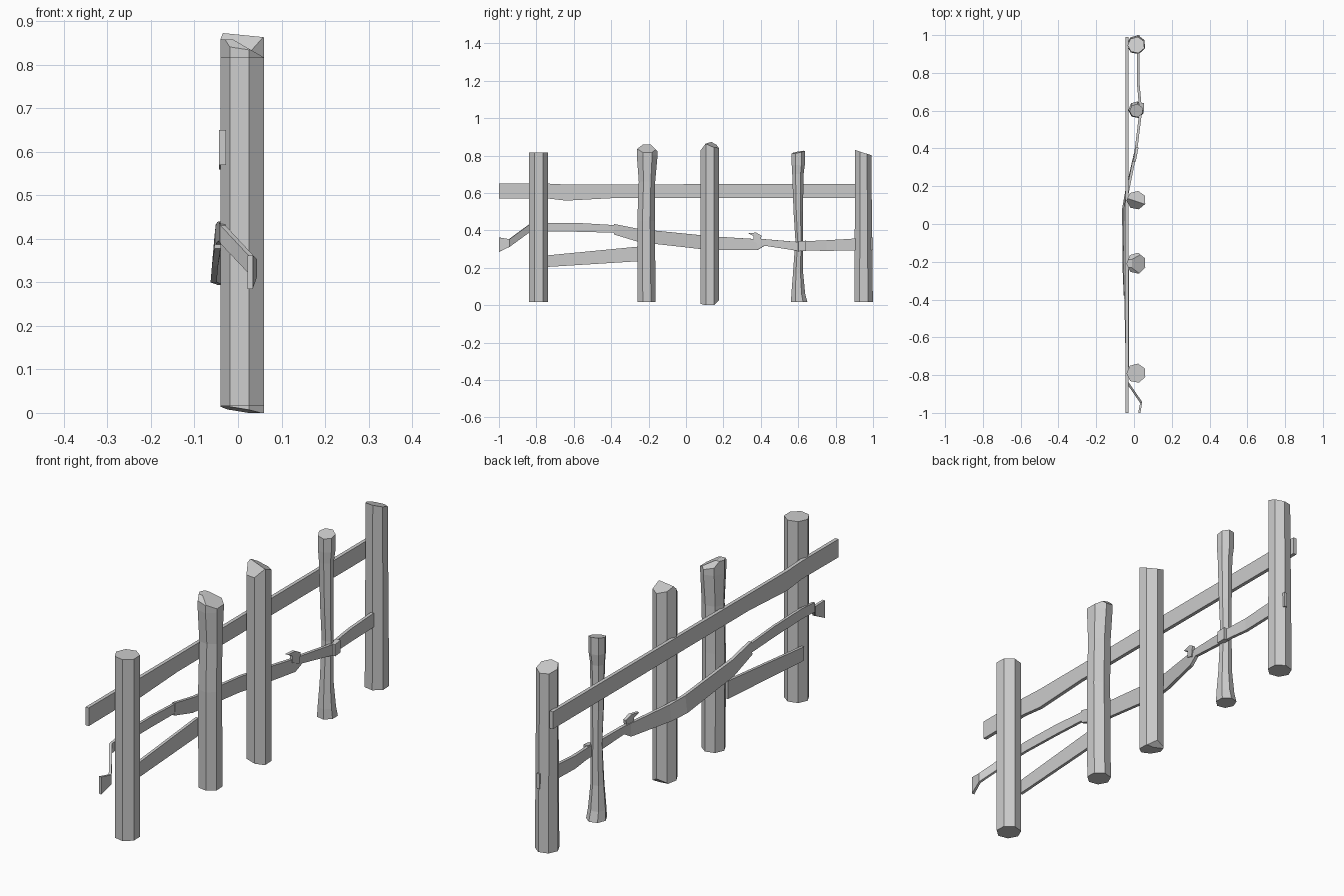
import bpy, bmesh, math
from mathutils import Vector

CX = 0.012      # shared x position of the posts
SIDES = 7


def finish(bm, name):
    bmesh.ops.recalc_face_normals(bm, faces=bm.faces)
    me = bpy.data.meshes.new(name)
    bm.to_mesh(me)
    bm.free()
    ob = bpy.data.objects.new(name, me)
    bpy.context.collection.objects.link(ob)
    return ob


def loft(name, rings, cuts=()):
    """Skin equal-sized rings, cap the ends, then saw off with planes."""
    bm = bmesh.new()
    vr = [[bm.verts.new(p) for p in ring] for ring in rings]
    n = len(rings[0])
    for a, b in zip(vr, vr[1:]):
        for i in range(n):
            j = (i + 1) % n
            bm.faces.new((a[i], a[j], b[j], b[i]))
    bm.faces.new(vr[0][::-1])
    bm.faces.new(vr[-1])
    for co, no in cuts:
        res = bmesh.ops.bisect_plane(bm, geom=bm.verts[:] + bm.edges[:] + bm.faces[:],
                                     plane_co=co, plane_no=Vector(no).normalized(),
                                     clear_outer=True)
        edges = [e for e in res['geom_cut'] if isinstance(e, bmesh.types.BMEdge)]
        bmesh.ops.holes_fill(bm, edges=[e for e in edges if e.is_boundary], sides=0)
    return finish(bm, name)


def post(name, levels, cuts=()):
    """levels: (z, y centre, radius in x, radius in y)"""
    rings = []
    for z, y, rx, ry in levels:
        ang = [math.radians(-177.8 + k * 360 / SIDES) for k in range(SIDES)]
        rings.append([(CX + rx * math.cos(a), y + ry * math.sin(a), z) for a in ang])
    return loft(name, rings, cuts)


def rail(name, nodes, thick):
    """nodes: (y, x, low z, high z, outward shift of the low edge)"""
    rings = []
    for i, (y, x, lo, hi, tilt) in enumerate(nodes):
        a, b = nodes[max(i - 1, 0)], nodes[min(i + 1, len(nodes) - 1)]
        t = Vector((b[1] - a[1], b[0] - a[0])).normalized()
        s = Vector((t.y, -t.x)) * thick / 2
        rings.append([(x - tilt - s.x, y - s.y, lo), (x - tilt + s.x, y + s.y, lo),
                      (x + s.x, y + s.y, hi), (x - s.x, y - s.y, hi)])
    return loft(name, rings)


# Posts, each with its own sawn top
R = 0.052
post("post_plain", [(0.016, -0.79, R, R), (0.816, -0.79, R, R)])
post("post_chiselled",
     [(0.016, -0.211, 0.05, 0.05), (0.45, -0.214, 0.05, 0.048), (0.66, -0.209, 0.049, 0.045),
      (0.80, -0.208, R, 0.057), (0.95, -0.208, R, 0.057)],
     [((-0.01, -0.2, 0.857), (0.58, 0, 1)),
      ((0, -0.235, 0.855), (0, -0.75, 1)),
      ((0, -0.185, 0.855), (0, 1.0, 1)),
      ((0, -0.2, 0.858), (0, 0, 1))])
post("post_ridged", [(-0.05, 0.126, R, 0.05), (0.95, 0.126, R, 0.05)],
     [((0.012, 0.12, 0.868), (-0.25, -1.05, 1)),
      ((0.012, 0.12, 0.868), (0.25, 0.45, 1)),
      ((-0.04, 0.126, 0.014), (-0.18, -0.1, -1)),
      ((0.012, 0.155, 0.004), (0, 1.0, -1)),
      ((0, 0, 0), (0, 0, -1))])
post("post_gnarled",
     [(0.016, 0.605, 0.042, 0.045), (0.06, 0.60, 0.038, 0.038), (0.17, 0.599, 0.029, 0.028),
      (0.35, 0.605, 0.026, 0.021), (0.50, 0.60, 0.028, 0.026), (0.70, 0.598, 0.031, 0.031),
      (0.75, 0.60, 0.036, 0.036), (0.88, 0.60, 0.036, 0.036)],
     [((CX, 0.60, 0.818), (0.1, -0.2, 1))])
post("post_slanted", [(0.016, 0.949, 0.05, 0.051), (0.92, 0.947, 0.046, 0.043)],
     [((CX, 0.947, 0.816), (0, 0.33, 1))])

# Straight top and bottom rails
rail("top_rail", [(-1, -0.036, 0.57, 0.65, 0), (-0.745, -0.036, 0.571, 0.65, 0),
                  (-0.64, -0.036, 0.559, 0.645, 0), (-0.38, -0.036, 0.573, 0.645, 0),
                  (0.1, -0.036, 0.573, 0.647, 0), (0.99, -0.036, 0.572, 0.648, 0)], 0.016)
rail("bottom_rail", [(-0.765, -0.034, 0.203, 0.264, 0), (-0.235, -0.034, 0.236, 0.315, 0)], 0.013)

# Crooked middle rail: a broken left branch, then a bough weaving to the last post
rail("middle_rail_left",
     [(-1, 0.028, 0.285, 0.362, 0), (-0.945, 0.038, 0.312, 0.353, 0),
      (-0.84, -0.034, 0.388, 0.43, 0), (-0.74, -0.038, 0.395, 0.44, 0),
      (-0.55, -0.042, 0.392, 0.438, 0), (-0.38, -0.046, 0.387, 0.428, 0)], 0.012)
rail("middle_rail_right",
     [(-0.385, -0.044, 0.378, 0.434, 0.003), (-0.25, -0.047, 0.337, 0.407, 0.006),
      (0.08, -0.046, 0.30, 0.374, 0.01), (0.17, -0.034, 0.294, 0.366, 0.006),
      (0.38, 0.008, 0.294, 0.353, 0), (0.42, 0.014, 0.318, 0.353, 0),
      (0.60, 0.036, 0.29, 0.338, 0), (0.66, 0.03, 0.293, 0.343, 0),
      (0.75, 0.022, 0.29, 0.347, 0), (1.0, 0.022, 0.296, 0.362, 0)], 0.014)

# Snapped twig on the middle rail
twig = [(0.395, 0.325), (0.404, 0.372), (0.375, 0.388), (0.332, 0.385), (0.36, 0.37), (0.36, 0.34)]
loft("twig", [[(0.003 + d + (y - 0.37) * 0.2, y, z) for y, z in twig] for d in (0, 0.014)])

# Knot where the middle rail meets the gnarled post
rail("rail_knot", [(0.60, 0.043, 0.288, 0.34, 0), (0.64, 0.041, 0.29, 0.345, 0)], 0.022)
